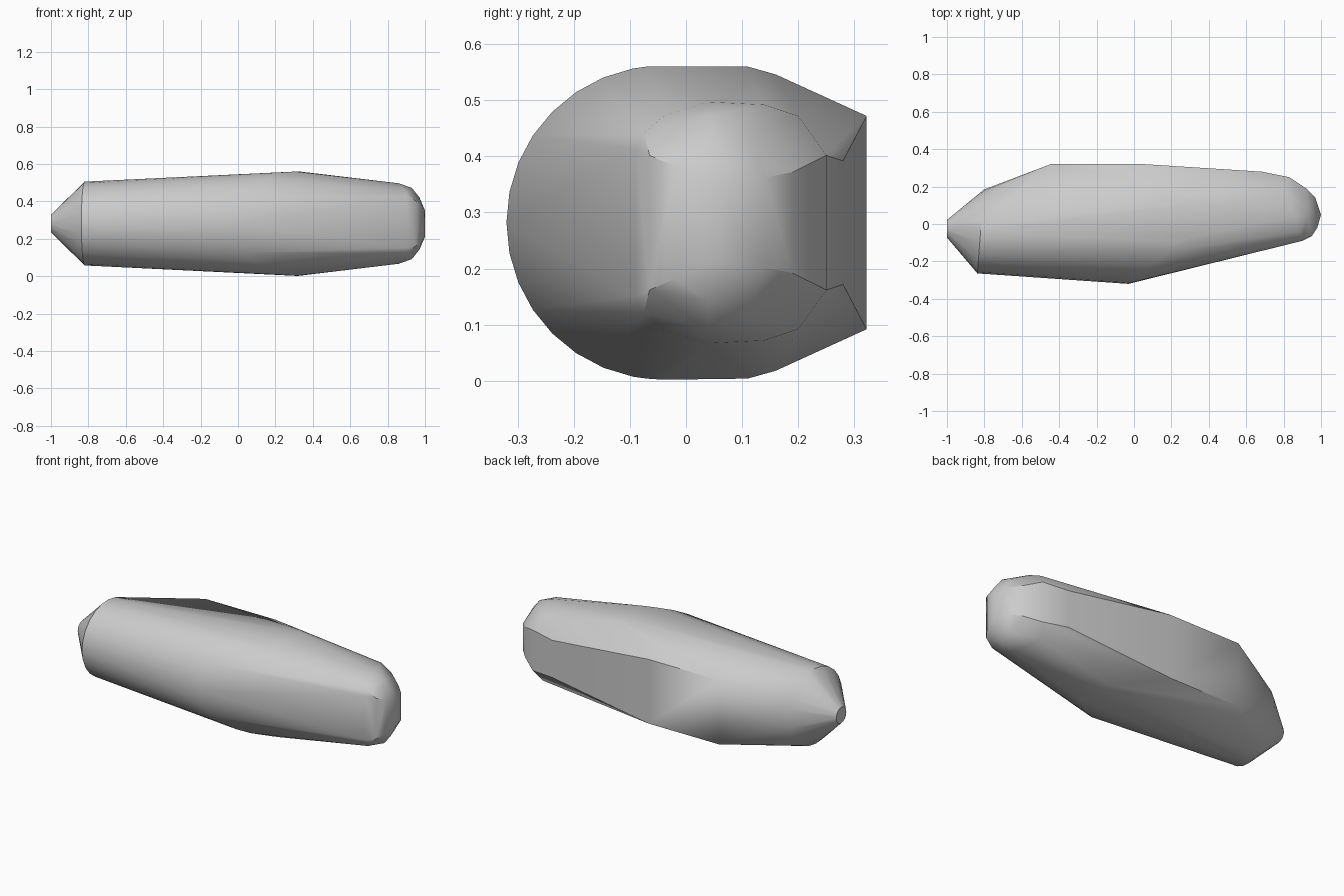
import bpy, bmesh, math

cube = bpy.data.objects.get("Cube")
if cube:
    bpy.data.objects.remove(cube, do_unlink=True)

grey = bpy.data.materials.new("plain grey")
grey.use_nodes = True
colour = (0.6, 0.6, 0.6, 1)
grey.diffuse_color = colour
grey.node_tree.nodes["Principled BSDF"].inputs["Base Color"].default_value = colour

MID = 0.282  # height of the horizontal mirror plane


def ring(x, y, radius, lean, count=24, start=0, stop=360):
    """Upright ring whose x shifts by lean from its front to its back."""
    pts = []
    for i in range(count):
        a = math.radians(start + (stop - start) * i / count)
        c = math.cos(a)
        pts.append((x - lean * c / 2, y - radius * c, MID + radius * math.sin(a)))
    return pts


def mirrored(points):
    return [(x, y, MID + s * h) for x, y, h in points for s in (1, -1)]


def hull(name, points):
    bm = bmesh.new()
    for p in points:
        bm.verts.new(p)
    res = bmesh.ops.convex_hull(bm, input=bm.verts)
    loose = {g for g in res["geom_interior"] + res["geom_unused"]
             if isinstance(g, bmesh.types.BMVert)}
    bmesh.ops.delete(bm, geom=list(loose), context='VERTS')
    bmesh.ops.dissolve_limit(bm, angle_limit=0.01, verts=bm.verts, edges=bm.edges)
    bmesh.ops.recalc_face_normals(bm, faces=bm.faces)
    mesh = bpy.data.meshes.new(name)
    bm.to_mesh(mesh)
    bm.free()
    mesh.materials.append(grey)
    obj = bpy.data.objects.new(name, mesh)
    bpy.context.collection.objects.link(obj)
    bpy.ops.object.select_all(action='DESELECT')
    obj.select_set(True)
    bpy.context.view_layer.objects.active = obj
    bpy.ops.object.shade_smooth_by_angle(angle=math.radians(30))
    return obj


# Blunt cone tip and the collar it widens to
tip = ring(-1, -0.025, 0.047, 0, 16)
collar = ring(-0.82, -0.04, 0.224, 0.035)

# Widest section, leaning back from the front bulge to the top and bottom
bulge = ring(0.32, -0.04, 0.28, 0.7, 16, -90, 90)
crown = mirrored([(0.31, -0.07, 0.278), (0.33, 0.11, 0.278), (0.3, 0.16, 0.264)])

# Flat back panel, narrowing toward the rounded end
back_panel = mirrored([(-0.44, 0.322, 0.19), (0.02, 0.322, 0.19), (0.68, 0.28, 0.11)])

# Rounded end: outline seen from above, then its upper and lower shoulders
end_outline = mirrored([(0.9, -0.09, 0.13), (0.95, -0.065, 0.12), (0.98, -0.02, 0.1),
                        (1, 0.05, 0.07), (0.97, 0.14, 0.08), (0.92, 0.19, 0.09),
                        (0.83, 0.25, 0.12)])
end_shoulder = mirrored([(0.97, 0.04, 0.14), (0.93, 0.04, 0.19), (0.86, 0.04, 0.215),
                         (0.88, -0.04, 0.19), (0.9, -0.075, 0.16),
                         (0.83, 0.14, 0.21), (0.8, 0.2, 0.19), (0.93, 0.11, 0.16)])

hull("body_shell", tip + collar + bulge + crown + back_panel + end_outline + end_shoulder)
